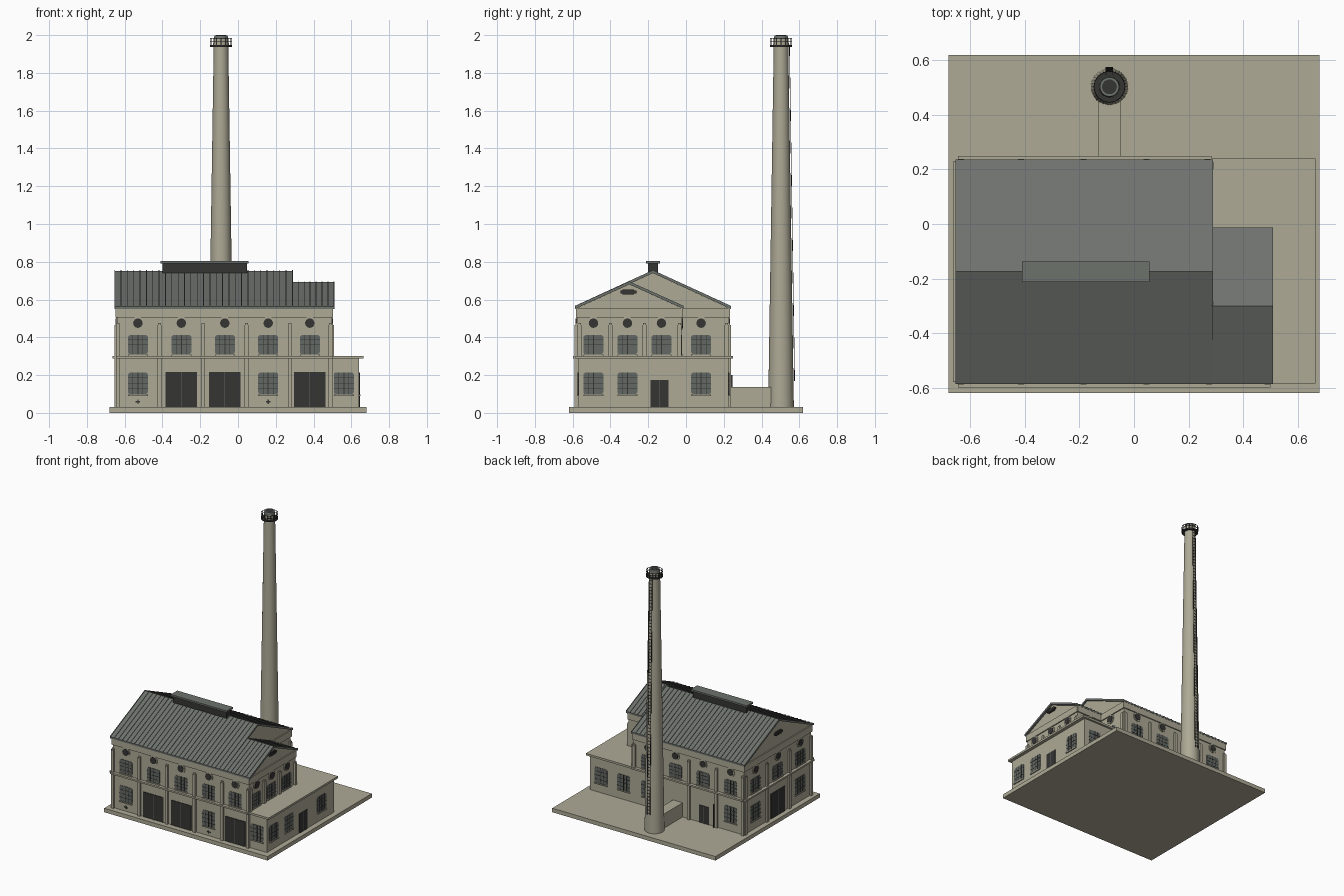
import bpy, bmesh, math
from mathutils import Vector

if "Cube" in bpy.data.objects:
    bpy.data.objects.remove(bpy.data.objects["Cube"])


def material(name, r, g, b):
    m = bpy.data.materials.new(name)
    m.diffuse_color = (r, g, b, 1)
    m.use_nodes = True
    m.node_tree.nodes["Principled BSDF"].inputs["Base Color"].default_value = m.diffuse_color
    return m


STONE = material("pale stone", 0.42, 0.40, 0.305)
ROOF = material("grey sheet metal", 0.155, 0.168, 0.152)
GLASS = material("grey glass", 0.125, 0.14, 0.125)
DARK = material("dark iron", 0.035, 0.035, 0.034)
parts = {}


def part(name, mat):
    if name not in parts:
        parts[name] = (bmesh.new(), mat)
    return parts[name][0]


def loft(name, mat, a, b):
    """Closed solid between two matching outlines."""
    bm = part(name, mat)
    va, vb = [bm.verts.new(p) for p in a], [bm.verts.new(p) for p in b]
    n = len(a)
    faces = [bm.faces.new(va), bm.faces.new(vb[::-1])]
    faces += [bm.faces.new((va[i], vb[i], vb[(i + 1) % n], va[(i + 1) % n])) for i in range(n)]
    bmesh.ops.recalc_face_normals(bm, faces=faces)


def box(name, mat, x0, x1, y0, y1, z0, z1):
    q = [(x0, y0), (x1, y0), (x1, y1), (x0, y1)]
    loft(name, mat, [(x, y, z0) for x, y in q], [(x, y, z1) for x, y in q])


def along_x(name, mat, prof, x0, x1):
    loft(name, mat, [(x0, y, z) for y, z in prof], [(x1, y, z) for y, z in prof])


# Walls: side -> mapping from (u along wall, o outward, z)
def wall(side, plane):
    return {"front": lambda u, o, z: (u, plane - o, z),
            "back": lambda u, o, z: (u, plane + o, z),
            "left": lambda u, o, z: (plane - o, u, z),
            "right": lambda u, o, z: (plane + o, u, z)}[side]


def plate(name, mat, w, outline, o0, o1):
    loft(name, mat, [w(u, o0, z) for u, z in outline], [w(u, o1, z) for u, z in outline])


def slab(name, mat, w, u0, u1, z0, z1, o, o0=-0.004):
    plate(name, mat, w, [(u0, z0), (u1, z0), (u1, z1), (u0, z1)], o0, o)


def window(w, u, z0, z1, hw=0.053):
    c = 0.01
    plate("window_glass", GLASS, w,
          [(u - hw + c, z0), (u + hw - c, z0), (u + hw, z0 + c), (u + hw, z1 - c),
           (u + hw - c, z1), (u - hw + c, z1), (u - hw, z1 - c), (u - hw, z0 + c)], -0.004, 0.003)
    for k in (-1, 0, 1):
        t = 0.0025 if k == 0 else 0.001
        slab("window_bars", DARK, w, u + k * hw / 2 - t, u + k * hw / 2 + t, z0, z1, 0.005)
    for k in (1, 2, 3):
        z = z0 + (z1 - z0) * k / 4
        slab("window_bars", DARK, w, u - hw, u + hw, z - 0.001, z + 0.001, 0.0045)
    slab("window_sills", STONE, w, u - hw, u + hw, z0 - 0.008, z0, 0.008)


def porthole(w, u, z=0.475):
    for name, mat, r, o in (("porthole_surrounds", STONE, 0.034, 0.006),
                            ("porthole_glass", DARK, 0.025, 0.009)):
        ring = [(u + r * math.cos(i * math.pi / 8), z + r * math.sin(i * math.pi / 8)) for i in range(16)]
        plate(name, mat, w, ring, -0.004, o)


def door(w, u, hw, z1):
    slab("doors", DARK, w, u - hw, u + hw, 0.03, z1, 0.004)
    slab("door_leaf_joints", GLASS, w, u - 0.0015, u + 0.0015, 0.03, z1, 0.006)


def pilasters(w, us, z0=0.03):
    for u in us:
        slab("pilasters", STONE, w, u - 0.011, u + 0.011, z0, 0.465, 0.014)
        slab("pilasters", STONE, w, u - 0.008, u + 0.008, 0.465, 0.475, 0.009)


def bands(w, u0, u1, course=True):
    slab("frieze", STONE, w, u0, u1, 0.505, 0.555, 0.008)
    if course:
        slab("string_course", STONE, w, u0, u1, 0.289, 0.301, 0.024)


def louvre(w, u, z):
    slab("gable_louvres", DARK, w, u - 0.03, u + 0.03, z - 0.014, z + 0.014, 0.012)
    slab("gable_louvres", DARK, w, u - 0.042, u + 0.042, z - 0.007, z + 0.007, 0.014)


def gabled_block(name, x0, x1, y0, y1, ze, zr):
    along_x(name, STONE, [(y0, 0.03), (y1, 0.03), (y1, ze - 0.004),
                          ((y0 + y1) / 2, zr - 0.01), (y0, ze - 0.004)], x0, x1)


def gable_roof(name, x0, x1, y0, y1, ze, zr):
    """Chevron sheet with evenly spaced standing seams."""
    ym = (y0 + y1) / 2

    def chevron(up, t):
        return [(y0, ze + up), (ym, zr + up), (y1, ze + up), (y1, ze + up - t),
                (ym, zr + up - t), (y0, ze + up - t)]
    along_x(name, ROOF, chevron(0, 0.012), x0, x1)
    n = round((x1 - x0) / 0.034)
    for i in range(n + 1):
        x = x0 + 0.002 + (x1 - x0 - 0.004) * i / n
        along_x(name + "_seams", ROOF, chevron(0.004, 0.008), x - 0.002, x + 0.002)


# Ground slab and main masses
box("ground_slab", STONE, -0.68, 0.68, -0.62, 0.62, 0, 0.03)
gabled_block("hall_walls", -0.64, 0.28, -0.575, 0.225, 0.56, 0.75)
gabled_block("wing_walls", 0.27, 0.495, -0.575, -0.025, 0.56, 0.69)
gable_roof("hall_roof", -0.655, 0.29, -0.587, 0.237, 0.563, 0.752)
gable_roof("wing_roof", 0.285, 0.51, -0.587, -0.013, 0.563, 0.692)

# Low flat-roofed annex wrapping the wing
box("annex_walls", STONE, 0.49, 0.64, -0.57, 0.225, 0.03, 0.289)
box("annex_walls", STONE, 0.275, 0.49, -0.03, 0.225, 0.03, 0.289)
box("annex_roof", STONE, 0.49, 0.665, -0.585, 0.24, 0.287, 0.302)
box("annex_roof", STONE, 0.275, 0.49, -0.03, 0.24, 0.287, 0.302)

# Ridge ventilator
box("ridge_vent", DARK, -0.40, 0.047, -0.202, -0.148, 0.72, 0.79)
box("ridge_vent_cap", ROOF, -0.41, 0.056, -0.213, -0.137, 0.79, 0.803)

# Front elevation
front = wall("front", -0.575)
bays = [-0.53, -0.30, -0.07, 0.16, 0.38]
pilasters(front, [-0.635, -0.415, -0.185, 0.045, 0.275, 0.49])
bands(front, -0.645, 0.50)
for i, u in enumerate(bays):
    window(front, u, 0.31, 0.413)
    porthole(front, u)
    if i in (0, 3):
        window(front, u, 0.098, 0.215)
        slab("air_bricks", DARK, front, u - 0.012, u + 0.012, 0.056, 0.062, 0.004)
        slab("air_bricks", DARK, front, u - 0.003, u + 0.003, 0.047, 0.071, 0.004)
    else:
        door(front, u, 0.084, 0.217)
window(wall("front", -0.57), 0.56, 0.098, 0.215)

# Back elevation
back = wall("back", 0.225)
pilasters(back, [-0.635, -0.415, -0.185, 0.045])
pilasters(back, [0.27], 0.30)
bands(back, -0.645, 0.285)
for u in bays[:4]:
    window(back, u, 0.31, 0.413)
    porthole(back, u)
for u in (-0.53, 0.16, 0.36, 0.55):
    window(back, u, 0.098, 0.215)
door(back, -0.31, 0.04, 0.16)
slab("drainpipe", DARK, back, -0.405, -0.397, 0.03, 0.20, 0.022)

# Left gable
left = wall("left", -0.64)
pilasters(left, [-0.565, -0.31, -0.04, 0.215])
bands(left, -0.58, 0.23)
for u in (-0.44, -0.175, 0.09):
    window(left, u, 0.31, 0.413, 0.06)
    porthole(left, u)
    if u == -0.175:
        door(left, u, 0.084, 0.217)
    else:
        window(left, u, 0.098, 0.215, 0.06)
louvre(left, -0.175, 0.65)

# Right elevation: wing gable, hall gable and annex
wing_side, hall_side, annex_side = wall("right", 0.495), wall("right", 0.28), wall("right", 0.64)
pilasters(wing_side, [-0.565, -0.40, -0.22, -0.035], 0.30)
pilasters(hall_side, [0.215], 0.30)
bands(wing_side, -0.58, -0.02, False)
bands(hall_side, -0.03, 0.23, False)
for w, u in ((wing_side, -0.49), (wing_side, -0.31), (wing_side, -0.13), (hall_side, 0.08)):
    window(w, u, 0.31, 0.413)
    porthole(w, u)
louvre(wing_side, -0.305, 0.64)
for u in (-0.49, -0.31, 0.08):
    window(annex_side, u, 0.098, 0.215)
door(annex_side, -0.14, 0.048, 0.175)
wing_back = wall("back", -0.025)
bands(wing_back, 0.28, 0.50, False)
window(wing_back, 0.38, 0.31, 0.413)
porthole(wing_back, 0.38)

# Chimney, flue and platform
CX, CY = -0.09, 0.503


def radius(z):
    return 0.068 - 0.030 * (z - 0.03) / 1.95


def disc(r, z, n=32):
    return [(CX + r * math.cos(2 * math.pi * i / n), CY + r * math.sin(2 * math.pi * i / n), z) for i in range(n)]


loft("chimney_stack", STONE, disc(radius(0.03), 0.03), disc(radius(1.98), 1.98))
loft("chimney_cap", ROOF, disc(0.038, 1.975), disc(0.035, 1.999))
loft("chimney_mouth", DARK, disc(0.027, 1.98), disc(0.027, 2.0))
loft("chimney_platform", DARK, disc(0.058, 1.938), disc(0.058, 1.947))


def rod(name, a, b, r=0.002):
    a, b = Vector(a), Vector(b)
    d = (b - a).normalized()
    s = d.orthogonal().normalized() * r
    t = d.cross(s)
    loft(name, DARK, [a + s, a + t, a - s, a - t], [b + s, b + t, b - s, b - t])


for z in (1.965, 1.983):
    ring = disc(0.057, z, 16)
    for i in range(16):
        rod("platform_railing", ring[i - 1], ring[i])
for p in disc(0.057, 1.945, 16):
    rod("platform_railing", p, (p[0], p[1], 1.984))
box("flue_duct", STONE, -0.13, -0.05, 0.22, 0.47, 0.03, 0.137)

# Ladder on the back of the stack
for dx in (-0.012, 0.012):
    rod("ladder", (CX + dx, CY + radius(0.17) + 0.006, 0.17), (CX + dx, CY + radius(1.95) + 0.006, 1.95), 0.0025)
for i in range(72):
    z = 0.18 + i * 0.0245
    y = CY + radius(z) + 0.006
    rod("ladder", (CX - 0.012, y, z), (CX + 0.012, y, z), 0.0018)

# Turn the collected parts into objects
for name, (bm, mat) in parts.items():
    me = bpy.data.meshes.new(name)
    bm.to_mesh(me)
    bm.free()
    me.materials.append(mat)
    ob = bpy.data.objects.new(name, me)
    bpy.context.collection.objects.link(ob)
    if name.startswith("chimney"):
        for f in me.polygons:
            f.use_smooth = len(f.vertices) == 4
        bpy.context.view_layer.objects.active = ob
        ob.select_set(True)
        bpy.ops.object.shade_smooth_by_angle(angle=math.radians(30))
        ob.select_set(False)
